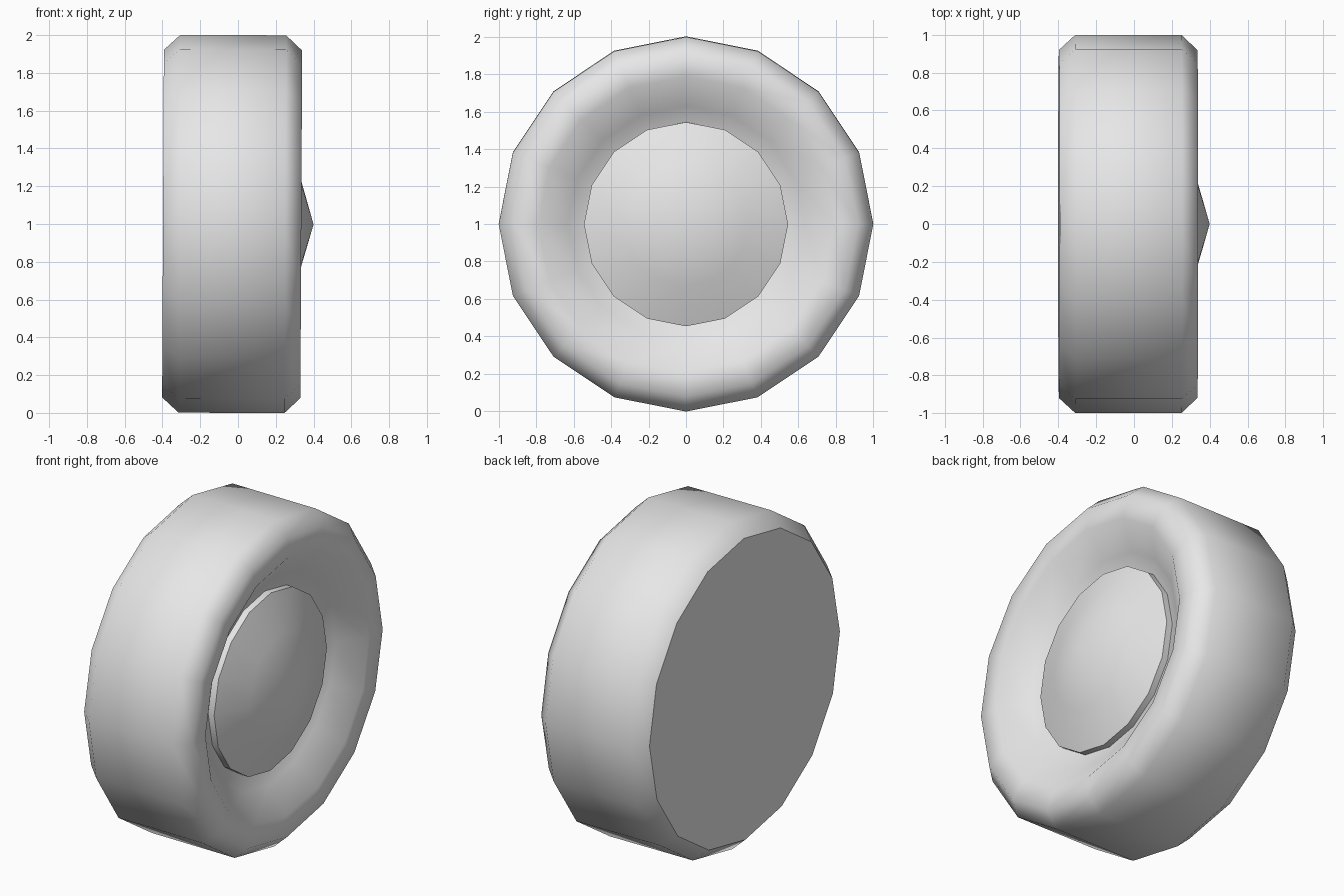
import bpy, bmesh, math

cube = bpy.data.objects.get("Cube")
if cube:
    bpy.data.objects.remove(cube, do_unlink=True)

SIDES = 16
TILT = 0.005  # slight lean of the wheel


def material(name, colour):
    mat = bpy.data.materials.new(name)
    mat.use_nodes = True
    mat.diffuse_color = colour
    mat.node_tree.nodes["Principled BSDF"].inputs["Base Color"].default_value = colour
    return mat


def lathe(name, profile, mat, sharp_angle):
    """Spin (x, radius) points, listed from back to front, around the x axis."""
    bm = bmesh.new()
    rings = []
    for x, r in profile:
        if r == 0:
            rings.append([bm.verts.new((x, 0, 0))] * SIDES)
        else:
            angles = [math.tau * i / SIDES for i in range(SIDES)]
            rings.append([bm.verts.new((x, r * math.cos(a), r * math.sin(a))) for a in angles])
    for back, front in zip(rings, rings[1:]):
        for i in range(SIDES):
            j = (i + 1) % SIDES
            corners = [back[i], back[j], front[j], front[i]]
            bm.faces.new(list(dict.fromkeys(corners)))
    mesh = bpy.data.meshes.new(name)
    bm.to_mesh(mesh)
    bm.free()
    mesh.materials.append(mat)
    obj = bpy.data.objects.new(name, mesh)
    bpy.context.collection.objects.link(obj)
    obj.location.z = 1
    obj.rotation_euler.y = TILT
    bpy.ops.object.select_all(action="DESELECT")
    obj.select_set(True)
    bpy.context.view_layer.objects.active = obj
    bpy.ops.object.shade_smooth_by_angle(angle=math.radians(sharp_angle))
    return obj


grey = material("light_grey", (0.8, 0.8, 0.8, 1))

# Tyre with chamfered shoulders and a dished outer wall
lathe("tyre", [(-0.397, 0.92), (-0.31, 1), (0.25, 1), (0.335, 0.92),
               (0.333, 0.79), (0.215, 0.63), (0.18, 0.545)], grey, 85)

# Flat inner side
lathe("back_plate", [(-0.397, 0), (-0.397, 0.92)], grey, 30)

# Raised conical hub cap
lathe("hub_cap", [(0.18, 0.545), (0.22, 0.545), (0.305, 0.33), (0.4, 0)], grey, 40)
